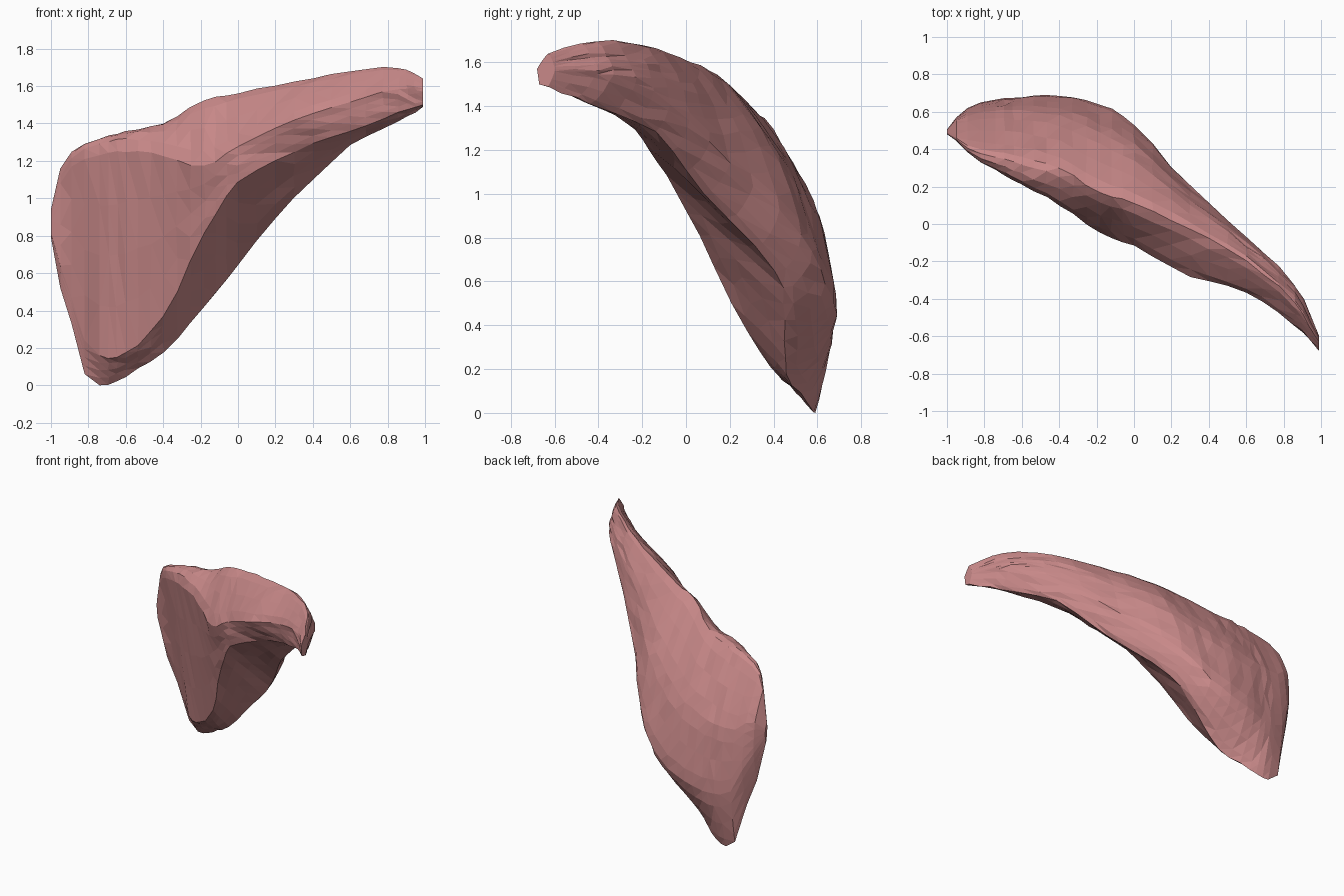
import bpy, bmesh, random
from mathutils import Vector

if "Cube" in bpy.data.objects:
    bpy.data.objects.remove(bpy.data.objects["Cube"])

random.seed(4)

# Stations across the muscle: x, then (y, z) of
# top crest, top of flat front face, front ridge, lower edge, back bulge
STATIONS = [
    (-1.00, .485, .95, .48, .91, .49, .82, .50, .80, .505, .86),
    (-.95, .46, 1.17, .445, 1.09, .49, .65, .53, .53, .57, .74),
    (-.89, .42, 1.25, .385, 1.18, .53, .48, .565, .34, .62, .62),
    (-.82, .40, 1.285, .33, 1.22, .545, .25, .60, .07, .65, .46),
    (-.74, .385, 1.31, .29, 1.24, .48, .17, .59, .01, .665, .42),
    (-.60, .36, 1.35, .21, 1.26, .42, .18, .55, .06, .68, .42),
    (-.40, .30, 1.41, .10, 1.24, .28, .38, .46, .19, .69, .48),
    (-.18, .17, 1.53, -.045, 1.18, .06, .82, .45, .43, .64, .60),
    (.00, .11, 1.575, -.12, 1.29, -.09, 1.09, .41, .66, .53, .82),
    (.30, -.03, 1.63, -.28, 1.43, -.20, 1.26, .08, 1.01, .20, 1.15),
    (.60, -.20, 1.69, -.37, 1.53, -.33, 1.37, -.14, 1.29, -.07, 1.42),
    (.86, -.42, 1.71, -.54, 1.60, -.53, 1.47, -.44, 1.42, -.33, 1.55),
    (.99, -.63, 1.65, -.68, 1.58, -.67, 1.51, -.63, 1.50, -.60, 1.57),
]
STEPS_RING, JITTER = 4, .006
FLAT_SIDES = (1, 2)  # front face and hollow underside stay straight


def hermite(b, c, m0, m1, t):
    """Cubic from b to c with end tangents m0 and m1."""
    t2, t3 = t * t, t * t * t
    return (b * (2*t3 - 3*t2 + 1) + c * (3*t2 - 2*t3)
            + m0 * (t3 - 2*t2 + t) + m1 * (t3 - t2))


def ring(row):
    """Closed cross-section through the five key points plus an upper back point."""
    x = row[0]
    p = [Vector((x, row[i], row[i + 1])) for i in range(1, 11, 2)]
    d = p[0] - p[4]
    p.append((p[0] + p[4]) / 2 + Vector((0, d.z, -d.y)) * .09)
    n, out = len(p), []
    for i in range(n):
        a, b, c, e = (p[(i + o) % n] for o in (-1, 0, 1, 2))
        for s in range(STEPS_RING):
            t = s / STEPS_RING
            out.append(b.lerp(c, t) if i in FLAT_SIDES
                       else hermite(b, c, (c - a) * .28, (e - b) * .28, t))
    return out


# Interpolate stations along the length with tangents scaled by spacing in x
rows, last = [], len(STATIONS) - 1
for i in range(last):
    a, b, c, d = (STATIONS[max(0, min(last, j))] for j in range(i - 1, i + 3))
    gap = c[0] - b[0]
    steps = 3 if gap > .1 else 1
    for s in range(steps):
        rows.append([hermite(q, r, (r - p) * gap / (c[0] - a[0]),
                             (w - q) * gap / (d[0] - b[0]), s / steps)
                     for p, q, r, w in zip(a, b, c, d)])
rows.append(STATIONS[-1])

# Skin the rings, with slightly uneven facets
bm = bmesh.new()
loops = []
for r, row in enumerate(rows):
    amount = JITTER if 4 < r < len(rows) - 1 else 0
    loops.append([bm.verts.new(p + Vector([random.uniform(-amount, amount) for _ in range(3)]))
                  for p in ring(row)])
for a, b in zip(loops, loops[1:]):
    n = len(a)
    for i in range(n):
        j = (i + 1) % n
        bm.faces.new((a[i], a[j], b[j], b[i]))
bm.faces.new(loops[0])
bm.faces.new(loops[-1])
bmesh.ops.triangulate(bm, faces=bm.faces[:])
bmesh.ops.recalc_face_normals(bm, faces=bm.faces[:])

# Rest the lowest tip on the ground
low = min(v.co.z for v in bm.verts)
bmesh.ops.translate(bm, verts=bm.verts[:], vec=(0, 0, -low))

mesh = bpy.data.meshes.new("shoulder_muscle")
bm.to_mesh(mesh)
bm.free()
muscle = bpy.data.objects.new("shoulder_muscle", mesh)
bpy.context.collection.objects.link(muscle)

mat = bpy.data.materials.new("muscle_red")
mat.diffuse_color = (.58, .25, .25, 1)
mat.use_nodes = True
mat.node_tree.nodes["Principled BSDF"].inputs["Base Color"].default_value = mat.diffuse_color
mesh.materials.append(mat)
